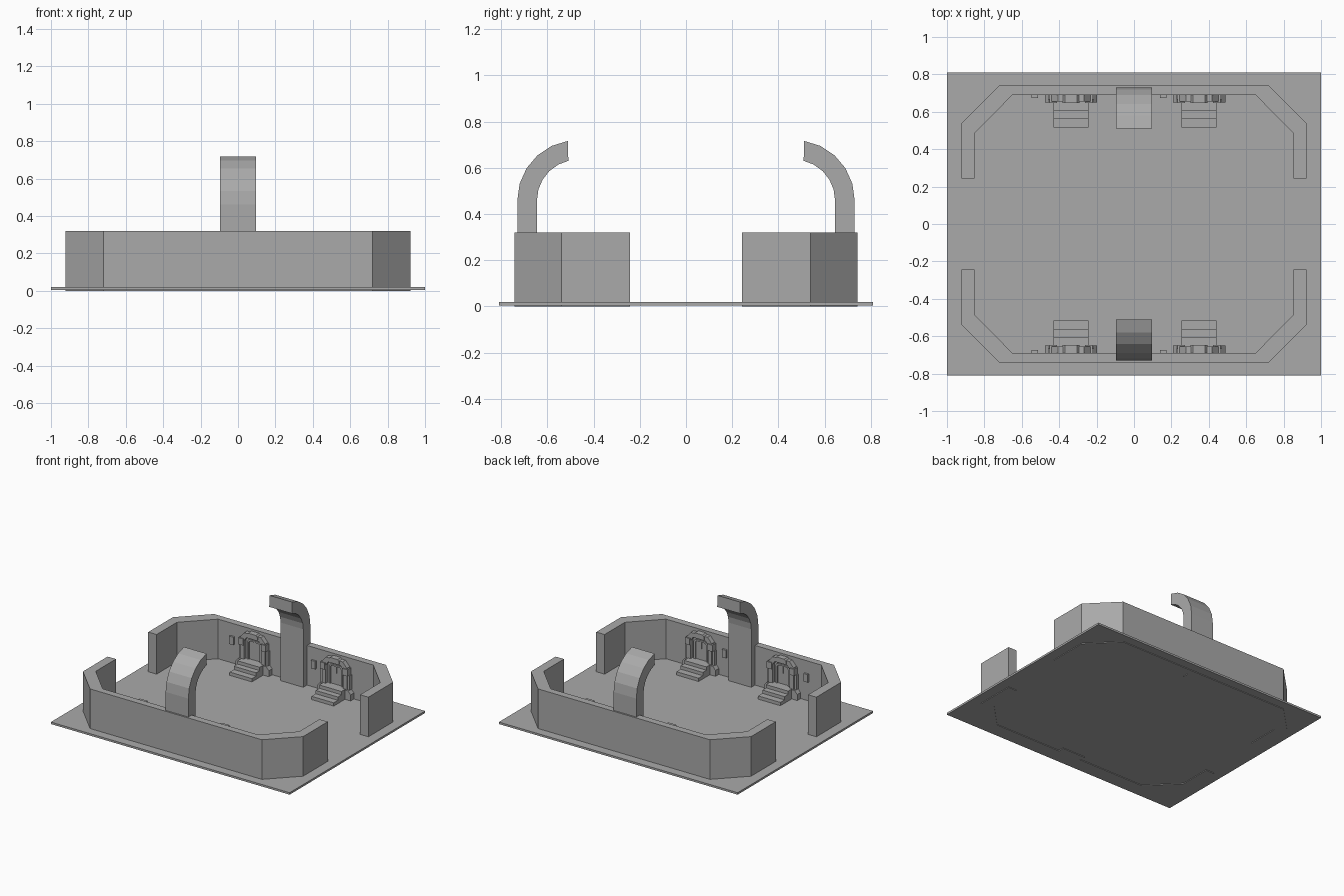
import bpy, bmesh, math
from mathutils import Vector

cube = bpy.data.objects.get("Cube")
if cube:
    bpy.data.objects.remove(cube)

grey = bpy.data.materials.new("plain_grey")
grey.use_nodes = True
grey.diffuse_color = (0.4, 0.4, 0.4, 1)
grey.node_tree.nodes["Principled BSDF"].inputs["Base Color"].default_value = (0.4, 0.4, 0.4, 1)


def prism(name, outline, axis, start, end, mirror=True):
    """Extrude a 2D outline along an axis; mirror it to the front half."""
    def place(a, b, c):
        return {"x": (c, a, b), "y": (a, c, b), "z": (a, b, c)}[axis]
    bm = bmesh.new()
    face = bm.faces.new([bm.verts.new(place(a, b, start)) for a, b in outline])
    new = bmesh.ops.extrude_face_region(bm, geom=[face])["geom"]
    shift = Vector(place(0, 0, end - start))
    bmesh.ops.translate(bm, vec=shift, verts=[g for g in new if isinstance(g, bmesh.types.BMVert)])
    bmesh.ops.recalc_face_normals(bm, faces=bm.faces)
    mesh = bpy.data.meshes.new(name)
    bm.to_mesh(mesh)
    bm.free()
    mesh.materials.append(grey)
    obj = bpy.data.objects.new(name, mesh)
    bpy.context.collection.objects.link(obj)
    if mirror:
        mod = obj.modifiers.new("front_copy", "MIRROR")
        mod.use_axis = (False, True, False)
        mod.use_clip = False
        mod.use_mirror_merge = False
    return obj


def box(name, x, y, z, mirror=True):
    rect = [(x[0], y[0]), (x[1], y[0]), (x[1], y[1]), (x[0], y[1])]
    return prism(name, rect, "z", z[0], z[1], mirror)


def both(points):
    """Complete a right-hand chain with its reflection in x."""
    return points + [(-x, y) for x, y in reversed(points)]


# Floor plate
box("floor_plate", (-1, 1), (-0.81, 0.81), (0.005, 0.02), False)

# Perimeter wall with chamfered corners, open at both sides
outer = both([(0.922, 0.243), (0.922, 0.538), (0.72, 0.742)])
inner = both([(0.852, 0.243), (0.852, 0.485), (0.65, 0.69)])
prism("perimeter_wall", outer + inner[::-1], "z", 0, 0.32)

# Curved pillar that leans in over the wall
def arc(radius, last):
    return [(0.47 + radius * math.cos(math.radians(last) * i / 5),
             0.46 + radius * math.sin(math.radians(last) * i / 5)) for i in range(6)]

pillar = [(0.73, 0)] + arc(0.26, 81) + arc(0.175, 77)[::-1] + [(0.645, 0)]
prism("curved_pillar", pillar, "x", -0.095, 0.095)


def door(cx, side):
    def shifted(points):
        return [(cx + x, z) for x, z in points]

    # Arched frame around the doorway
    edge = both([(0.105, 0.02), (0.105, 0.255), (0.07, 0.295)])
    hole = both([(0.072, 0.02), (0.072, 0.235), (0.052, 0.262)])
    prism(side + "_door_frame", shifted(edge + hole[::-1]), "y", 0.655, 0.7)
    # Recessed leaf with a raised border and centre seam
    prism(side + "_door_leaf", shifted(hole), "y", 0.681, 0.7)
    border = both([(0.058, 0.095), (0.058, 0.228), (0.044, 0.245)])
    cut = both([(0.045, 0.095), (0.045, 0.222), (0.036, 0.233)])
    prism(side + "_door_border", shifted(border + cut[::-1]), "y", 0.672, 0.69)
    box(side + "_door_seam", (cx - 0.004, cx + 0.004), (0.676, 0.69), (0.18, 0.235))
    # Cap over the frame
    cap = both([(0.045, 0.27), (0.045, 0.292), (0.032, 0.305)])
    prism(side + "_door_cap", shifted(cap), "y", 0.648, 0.7)
    # Frame feet, shoulder clamps and side rails
    for s, label in ((-1, "right"), (1, "left")):
        def span(a, b):
            return sorted((cx + s * a, cx + s * b))
        name = side + "_door_" + label
        foot = [(cx + s * a, z) for a, z in
                ((0.08, 0.02), (0.14, 0.02), (0.14, 0.065), (0.118, 0.09), (0.08, 0.09))]
        prism(name + "_foot", foot, "y", 0.65, 0.695)
        box(name + "_clamp", span(0.075, 0.115), (0.647, 0.695), (0.2, 0.25))
        box(name + "_rail", span(0.1, 0.122), (0.665, 0.695), (0.09, 0.2))
    # Three entrance steps
    stairs = [(0.69, 0.005), (0.515, 0.005), (0.515, 0.045), (0.565, 0.045), (0.565, 0.07),
              (0.608, 0.07), (0.608, 0.095), (0.69, 0.095)]
    prism(side + "_door_steps", stairs, "x", cx - 0.093, cx + 0.093)
    # Control box on the wall beside the door
    box(side + "_control_box", (cx - 0.21, cx - 0.175), (0.675, 0.7), (0.165, 0.225))


door(-0.337, "right")
door(0.348, "left")
